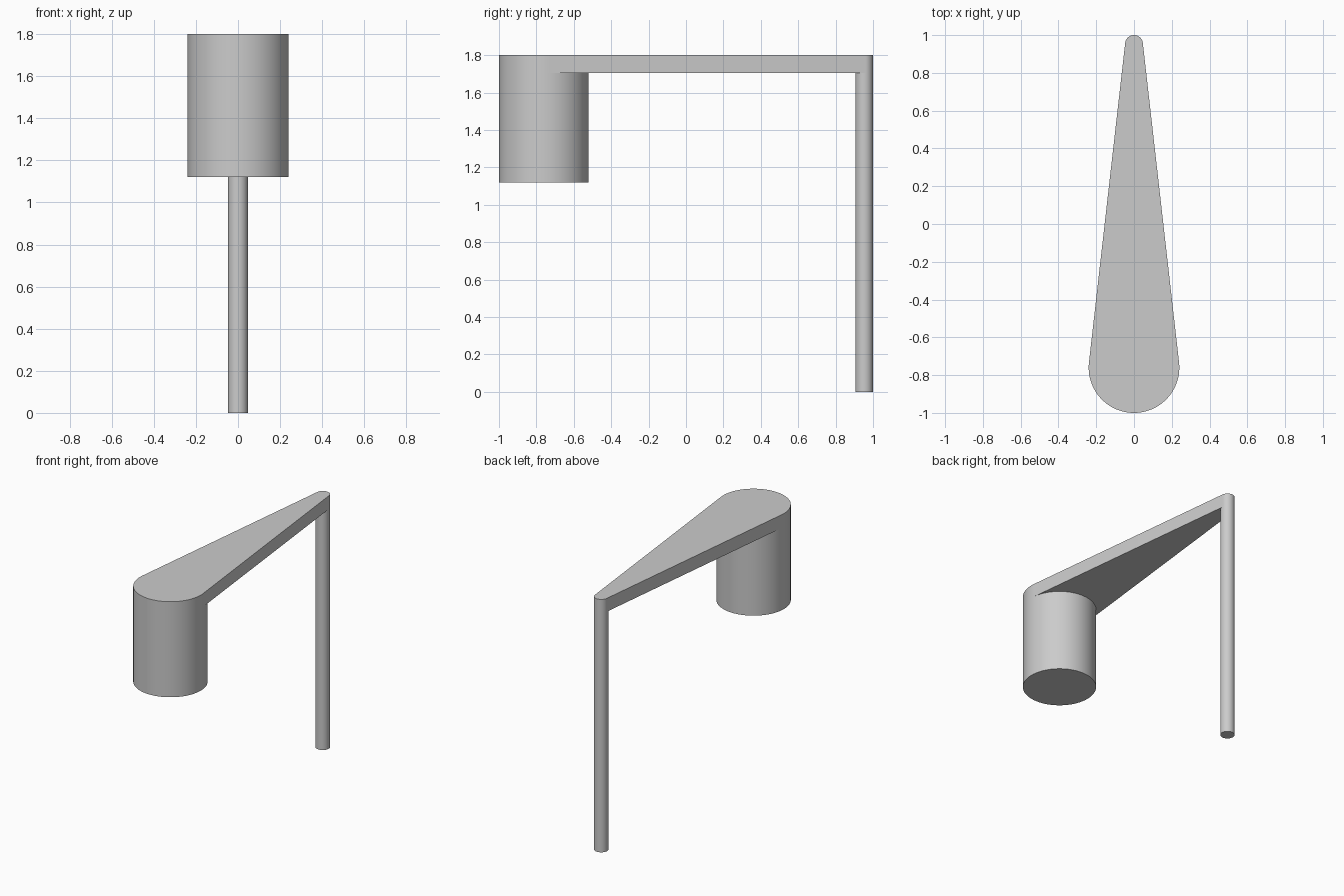
import bpy, bmesh, math

cube = bpy.data.objects.get("Cube")
if cube:
    bpy.data.objects.remove(cube, do_unlink=True)

# Overall dimensions
HEIGHT = 1.8
ARM_BOTTOM = 1.705
DRUM_BOTTOM = 1.12
DRUM_R, POST_R = 0.24, 0.047
DRUM_Y, POST_Y = -1 + DRUM_R, 1 - POST_R

grey = bpy.data.materials.new("plain grey")
grey.use_nodes = True
colour = (0.6, 0.6, 0.6, 1)
grey.diffuse_color = colour
grey.node_tree.nodes["Principled BSDF"].inputs["Base Color"].default_value = colour


def arc(radius, y, start, end, steps):
    """Points on a circle centred on (0, y)."""
    return [(radius * math.cos(a), y + radius * math.sin(a))
            for a in (start + (end - start) * i / steps for i in range(steps + 1))]


def extrude(name, outline, bottom, top, cap_top=True):
    """Upright prism over an outline; the top stays open where another part covers it."""
    bm = bmesh.new()
    low = [bm.verts.new((x, y, bottom)) for x, y in outline]
    high = [bm.verts.new((x, y, top)) for x, y in outline]
    bm.faces.new(low[::-1])
    if cap_top:
        bm.faces.new(high)
    for i in range(len(low)):
        j = (i + 1) % len(low)
        bm.faces.new((low[i], low[j], high[j], high[i]))
    mesh = bpy.data.meshes.new(name)
    bm.to_mesh(mesh)
    bm.free()
    mesh.materials.append(grey)
    obj = bpy.data.objects.new(name, mesh)
    bpy.context.collection.objects.link(obj)
    bpy.ops.object.select_all(action="DESELECT")
    obj.select_set(True)
    bpy.context.view_layer.objects.active = obj
    bpy.ops.object.shade_smooth_by_angle(angle=math.radians(30))
    return obj


# Tapered arm: two round ends joined by their common tangents
tilt = math.asin((DRUM_R - POST_R) / (POST_Y - DRUM_Y))
arm_outline = (arc(POST_R, POST_Y, tilt, math.pi - tilt, 32)
               + arc(DRUM_R, DRUM_Y, math.pi - tilt, 2 * math.pi + tilt, 72))
extrude("arm", arm_outline, ARM_BOTTOM, HEIGHT)

# Hanging drum at the front and slim post at the back
full = 2 * math.pi
extrude("drum", arc(DRUM_R, DRUM_Y, 0, full, 128)[:-1], DRUM_BOTTOM, ARM_BOTTOM, False)
extrude("post", arc(POST_R, POST_Y, 0, full, 64)[:-1], 0, ARM_BOTTOM, False)
